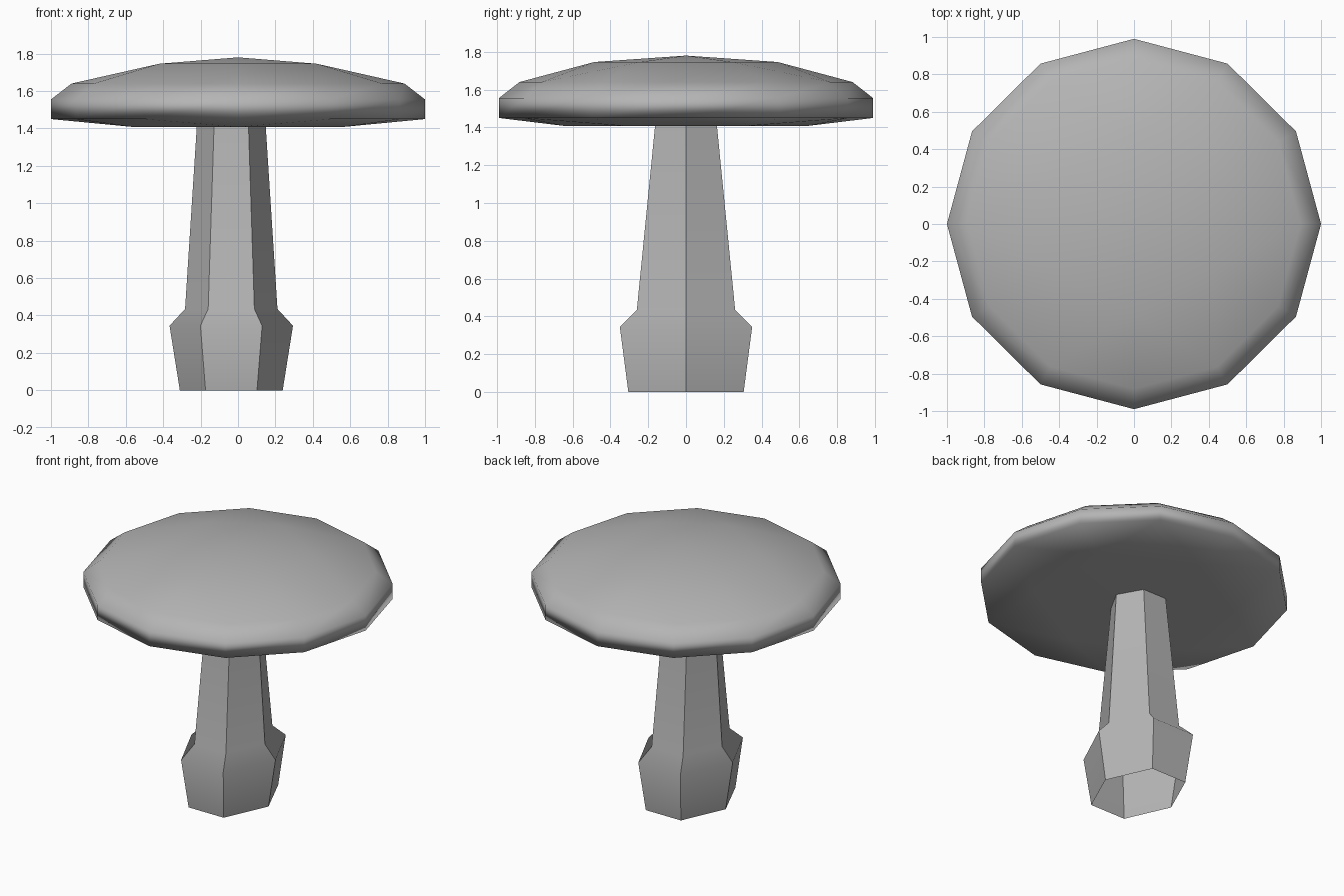
import bpy
import bmesh
from math import cos, sin, pi

cube = bpy.data.objects.get("Cube")
if cube:
    bpy.data.objects.remove(cube, do_unlink=True)

grey = bpy.data.materials.new("mid_grey")
grey.use_nodes = True
grey.diffuse_color = (0.46, 0.46, 0.46, 1)
grey.node_tree.nodes["Principled BSDF"].inputs["Base Color"].default_value = (0.46, 0.46, 0.46, 1)


def ring(bm, count, rx, ry, z, cx=0.0, start=0.0):
    """Closed loop of vertices around the z axis."""
    angles = [start + 2 * pi * i / count for i in range(count)]
    return [bm.verts.new((cx + rx * cos(a), ry * sin(a), z)) for a in angles]


def bridge(bm, low, high):
    """Quads between two loops of equal count."""
    n = len(low)
    for i in range(n):
        j = (i + 1) % n
        bm.faces.new((low[i], low[j], high[j], high[i]))


def reduce_loop(bm, wide, narrow):
    """Triangles from a loop to one with half as many vertices."""
    n = len(narrow)
    for i in range(n):
        a, b = narrow[i], narrow[(i + 1) % n]
        o = [wide[(2 * i + k) % (2 * n)] for k in range(3)]
        for tri in ((a, o[0], o[1]), (a, o[1], b), (b, o[1], o[2])):
            bm.faces.new(tri)


def finish(bm, name):
    """Smooth object whose large faces dominate the shading."""
    bmesh.ops.recalc_face_normals(bm, faces=bm.faces)
    for f in bm.faces:
        f.smooth = True
    mesh = bpy.data.meshes.new(name)
    bm.to_mesh(mesh)
    bm.free()
    mesh.materials.append(grey)
    obj = bpy.data.objects.new(name, mesh)
    bpy.context.collection.objects.link(obj)
    weighted = obj.modifiers.new("weighted_normals", 'WEIGHTED_NORMAL')
    weighted.mode = 'FACE_AREA'
    weighted.keep_sharp = True


# Cap: twelve-sided rim that halves to six sides above and below
bm = bmesh.new()
start = pi / 6
rim = [ring(bm, 12, r, r * 0.99, z, start=start)
       for r, z in ((1.0, 1.45), (1.0, 1.555), (0.89, 1.64))]
bridge(bm, rim[0], rim[1])
bridge(bm, rim[1], rim[2])
under = ring(bm, 6, 0.65, 0.645, 1.408, start=start)
crown = ring(bm, 6, 0.485, 0.485, 1.746, start=start)
reduce_loop(bm, rim[0], under)
reduce_loop(bm, rim[2], crown)
bm.faces.new(under)
apex = bm.verts.new((0, 0, 1.78))
for i in range(6):
    bm.faces.new((crown[i], crown[(i + 1) % 6], apex))
finish(bm, "cap")

# Stem: open six-sided tube with a bulging foot, (x radius, y half width, z)
bm = bmesh.new()
profile = ((0.275, 0.305, 0), (0.33, 0.35, 0.345),
           (0.247, 0.26, 0.435), (0.184, 0.163, 1.415))
loops = [ring(bm, 6, rx, hy / sin(pi / 3), z, cx=-0.036) for rx, hy, z in profile]
for low, high in zip(loops, loops[1:]):
    bridge(bm, low, high)
# Keep the upright corners crisp, blend the bands into each other
for e in bm.edges:
    e.smooth = abs(e.verts[0].co.z - e.verts[1].co.z) < 0.01
finish(bm, "stem")
